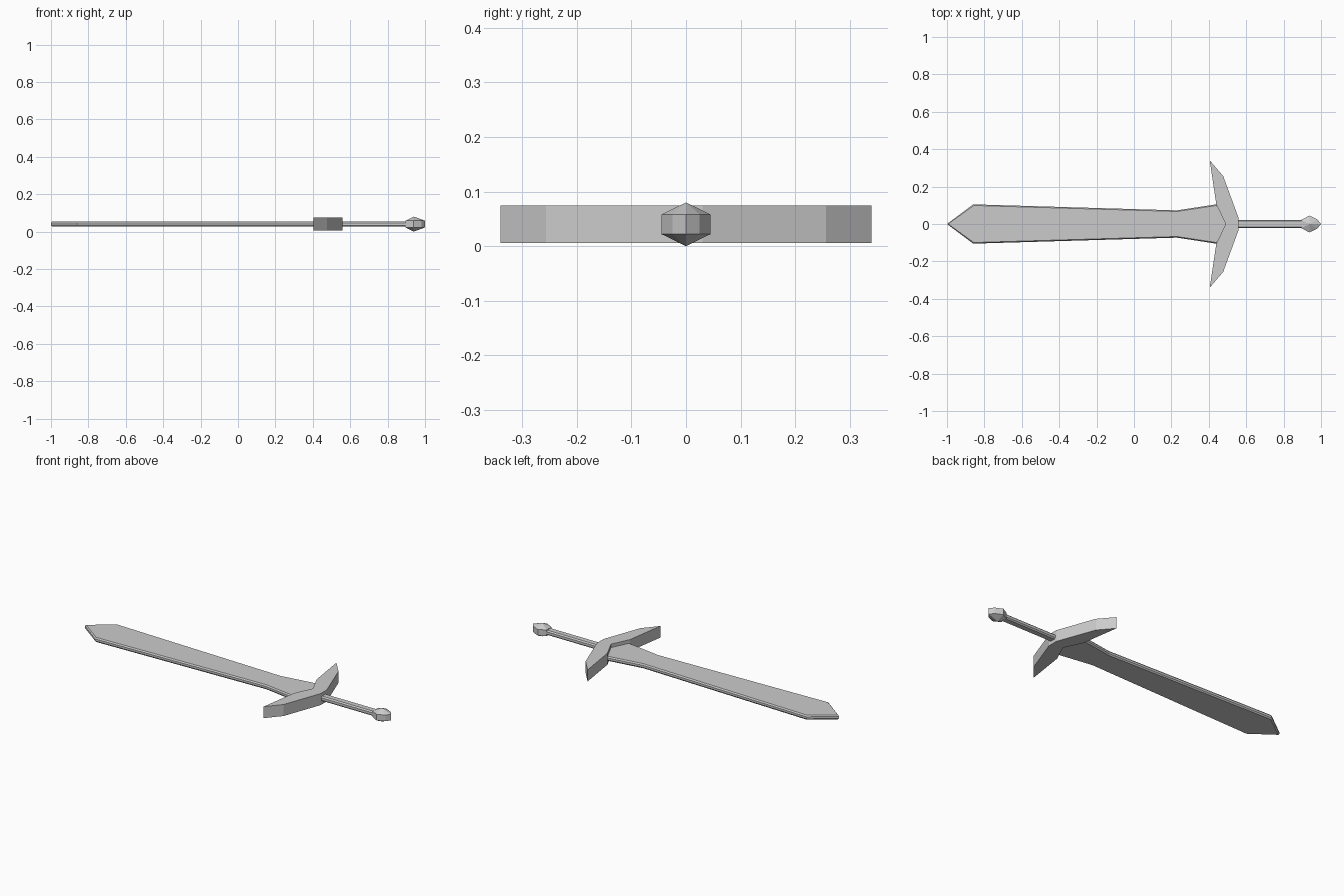
import bpy, bmesh

if "Cube" in bpy.data.objects:
    bpy.data.objects.remove(bpy.data.objects["Cube"])

MID = 0.042  # height of the sword's centre plane


def mirrored(half):
    """Close a half outline (y >= 0) by mirroring it over y = 0."""
    return half + [(x, -y) for x, y in reversed(half) if abs(y) > 1e-6]


def finish(name, bm):
    bmesh.ops.recalc_face_normals(bm, faces=bm.faces[:])
    mesh = bpy.data.meshes.new(name)
    bm.to_mesh(mesh)
    bm.free()
    obj = bpy.data.objects.new(name, mesh)
    bpy.context.collection.objects.link(obj)
    return obj


def loft(name, rings, caps=(None, None)):
    """Join equal rings of 3D points; ends are flat or rise to an apex."""
    bm = bmesh.new()
    rows = [[bm.verts.new(p) for p in ring] for ring in rings]
    n = len(rows[0])
    for a, b in zip(rows, rows[1:]):
        for i in range(n):
            j = (i + 1) % n
            bm.faces.new((a[i], a[j], b[j], b[i]))
    for row, apex in zip((rows[0], rows[-1]), caps):
        if apex is None:
            bm.faces.new(row)
        else:
            tip = bm.verts.new(apex)
            for i in range(n):
                bm.faces.new((row[i], row[(i + 1) % n], tip))
    return finish(name, bm)


def layer(outline, z):
    return [(x, y, z) for x, y in outline]


# Blade: slightly bevelled edge around a long outline
edge = mirrored([(-1.0, 0), (-0.86, 0.105), (0.23, 0.073), (0.44, 0.105), (0.50, 0.03)])
face = mirrored([(-0.993, 0), (-0.857, 0.099), (0.23, 0.067), (0.44, 0.099), (0.50, 0.028)])
loft("blade", [layer(face, MID - 0.0135), layer(edge, MID - 0.006),
               layer(edge, MID + 0.006), layer(face, MID + 0.0135)])

# Crossguard: swept wings, extruded flat
guard = mirrored([(0.49, 0), (0.44, 0.105), (0.405, 0.34), (0.477, 0.256), (0.56, 0.03)])
loft("crossguard", [layer(guard, MID - 0.034), layer(guard, MID + 0.034)])

# Grip: eight-sided bar
section = [(0.022, 0.007), (0.015, 0.014), (-0.015, 0.014), (-0.022, 0.007),
           (-0.022, -0.007), (-0.015, -0.014), (0.015, -0.014), (0.022, -0.007)]
loft("grip", [[(x, y, MID + z) for y, z in section] for x in (0.54, 0.91)])

# Pommel: faceted gem with an apex above and below
gem = mirrored([(0.895, 0.022), (0.937, 0.045), (0.98, 0.025), (1.0, 0)])
loft("pommel", [layer(gem, MID - 0.018), layer(gem, MID + 0.018)],
     caps=((0.94, 0, 0.002), (0.94, 0, 0.082)))

# Rest the whole sword on the ground
for obj in bpy.context.collection.objects:
    obj.location.z = -0.002
